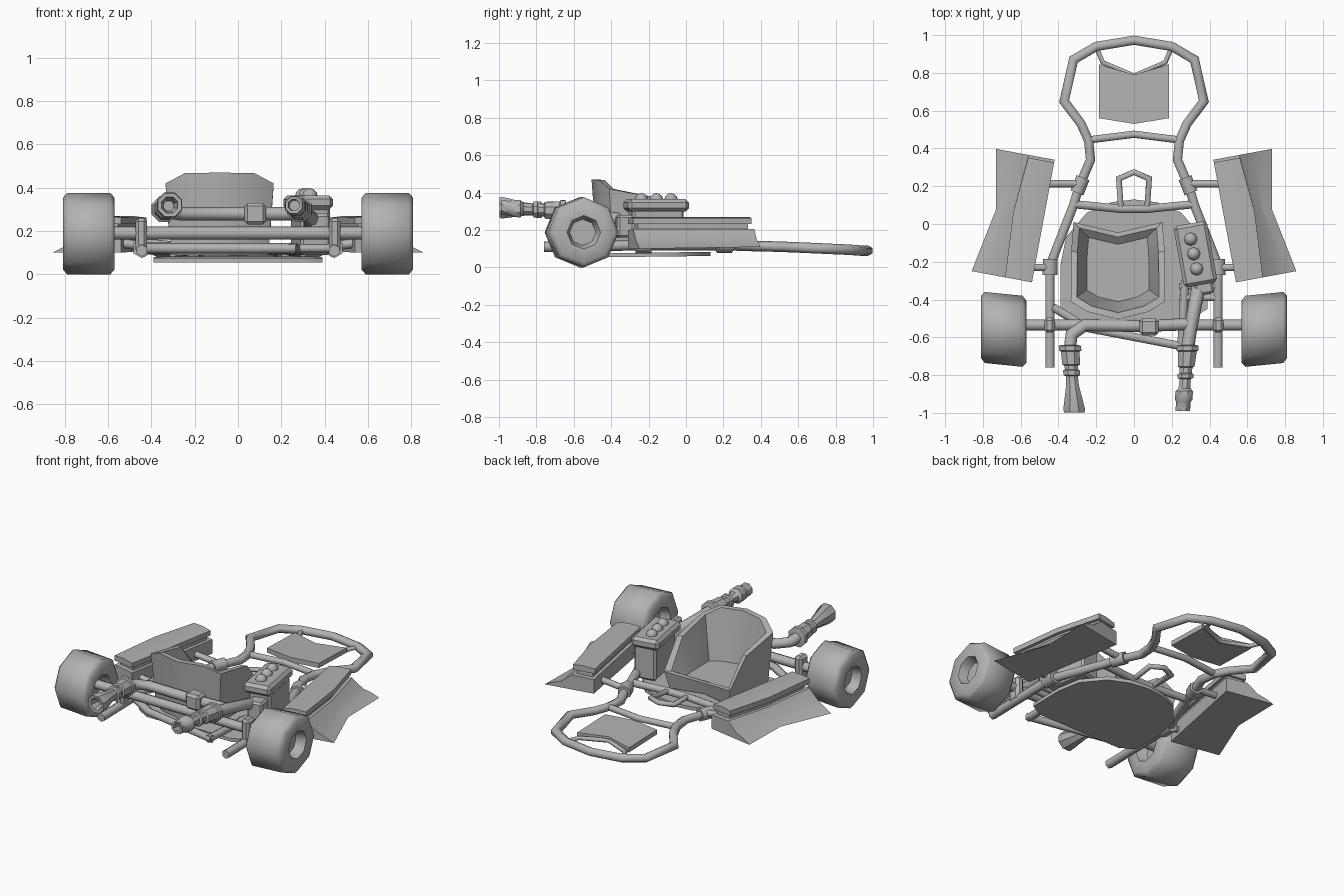
import bpy, bmesh, math
from mathutils import Vector, Matrix

if "Cube" in bpy.data.objects:
    bpy.data.objects.remove(bpy.data.objects["Cube"])

grey = bpy.data.materials.new("plain grey")
grey.diffuse_color = (0.45, 0.45, 0.45, 1)
grey.use_nodes = True
grey.node_tree.nodes["Principled BSDF"].inputs["Base Color"].default_value = grey.diffuse_color


def finish(ob, angle=35):
    ob.data.materials.clear()
    ob.data.materials.append(grey)
    bpy.ops.object.select_all(action='DESELECT')
    ob.select_set(True)
    bpy.context.view_layer.objects.active = ob
    bpy.ops.object.shade_smooth_by_angle(angle=math.radians(angle))
    return ob


def from_bm(name, bm, angle=35):
    bmesh.ops.recalc_face_normals(bm, faces=bm.faces[:])
    me = bpy.data.meshes.new(name)
    bm.to_mesh(me)
    bm.free()
    ob = bpy.data.objects.new(name, me)
    bpy.context.collection.objects.link(ob)
    return finish(ob, angle)


def loft(name, rings, angle=35):
    """Skin closed rings of equal length and cap both ends."""
    bm = bmesh.new()
    vs = [[bm.verts.new(p) for p in r] for r in rings]
    n = len(vs[0])
    for a, b in zip(vs, vs[1:]):
        for i in range(n):
            bm.faces.new((a[i], a[(i + 1) % n], b[(i + 1) % n], b[i]))
    bm.faces.new(vs[0])
    bm.faces.new(vs[-1])
    return from_bm(name, bm, angle)


def slab(name, outline, z0, z1):
    """Flat plate from an xy outline; z0 and z1 are functions of y."""
    return loft(name, [[(x, y, z(y)) for x, y in outline] for z in (z0, z1)], 30)


def tube(name, pts, r, sides=6, angle=65):
    """Tube along pts; r is one radius or one per point."""
    pts = [Vector(p) for p in pts]
    rs = r if isinstance(r, (list, tuple)) else [r] * len(pts)
    rings = []
    for i, p in enumerate(pts):
        d0 = (p - pts[i - 1]).normalized() if i else None
        d1 = (pts[i + 1] - p).normalized() if i < len(pts) - 1 else None
        t = ((d0 or d1) + (d1 or d0))
        if t.length < 0.1:      # path doubles back (hollow pipe mouth)
            t = d0
        t.normalize()
        up = Vector((0, 0, 1)) if abs(t.z) < 0.9 else Vector((0, 1, 0))
        s = t.cross(up).normalized()
        u = s.cross(t)
        stretch = 1 / max(0.7, abs(t.dot(d0))) if d0 else 1
        rings.append([p + rs[i] * (s * stretch * math.cos(a) + u * math.sin(a))
                      for a in (2 * math.pi * k / sides + math.pi / 2 for k in range(sides))])
    return loft(name, rings, angle)


def box(name, c, size, rot=0.0, bevel=0.0):
    bm = bmesh.new()
    bmesh.ops.create_cube(bm, size=1)
    bmesh.ops.scale(bm, vec=size, verts=bm.verts)
    if bevel:
        bmesh.ops.bevel(bm, geom=bm.edges[:], offset=bevel, segments=1, affect='EDGES')
    bmesh.ops.transform(bm, matrix=Matrix.Translation(c) @ Matrix.Rotation(rot, 4, 'Z'), verts=bm.verts)
    return from_bm(name, bm)


def both(half):
    """Mirror an outline that runs from the right side to x = 0."""
    return half + [(-p[0],) + tuple(p[1:]) for p in reversed(half) if p[0] > 1e-6]


# main frame: side rails joined by the front bumper hoop
rail = [(.445, -.76, .11), (.445, -.46, .115), (.445, -.22, .12), (.32, .1, .12), (.29, .2, .12),
        (.23, .34, .115), (.24, .44, .113), (.28, .53, .11), (.37, .65, .105), (.32, .87, .095),
        (.2, .94, .09), (0, .973, .09)]
tube("main_frame", both(rail), .028)
tube("front_cross_tube", both([(.24, .445, .113), (0, .475, .113)]), .022)
tube("middle_cross_tube", both([(.32, .105, .12), (.07, .08, .12)]), .025)
tube("pedal_hoop", both([(.07, .09, .125), (.08, .24, .135), (0, .275, .14)]), .017)
tube("rear_diagonal_tube", [(-.43, -.44, .12), (-.25, -.55, .12), (.27, -.65, .12)], .025)
tube("engine_rail", [(.27, -.3, .12), (.25, -.66, .12)], .025)
for y in (-.33, -.39):
    tube("engine_cross_tube", [(.24, y, .12), (.445, y, .12)], .02)

# nose plate with its support bars
slab("nose_plate", both([(.185, .56), (.185, .845), (0, .79)])[:3] + [(-.185, .845), (-.185, .56), (0, .53)],
     lambda y: .095 - .03 * (y - .53), lambda y: .125 - .03 * (y - .53))
tube("nose_bracket", both([(.2, .935, .09), (.165, .855, .09), (0, .785, .09)]), .014)

# floor pan
slab("floor_pan", both([(.3, -.5), (.39, -.45), (.39, -.22), (.36, -.07), (.25, .06), (.12, .115), (0, .13)]),
     lambda y: .06 + .012 * y, lambda y: .082 + .015 * y)

# bucket seat, slightly left of centre
rim = both([(0, -.04, .18), (.235, .01, .21), (.245, -.14, .37), (.25, -.41, .42), (.16, -.465, .465), (0, -.505, .47)][::-1][:-1])
half = [(0, -.505, .47), (.16, -.465, .468), (.25, -.41, .42), (.247, -.14, .37), (.235, .01, .2), (0, -.045, .17)]
rim = half + [(-x, y, z) for x, y, z in half[-2:0:-1]]


def seat_ring(k, z=None):
    return [(-.085 + x * k, -.23 + (y + .23) * k, h if z is None else z) for x, y, h in rim]


loft("seat", [seat_ring(.9, .09), seat_ring(1), seat_ring(.87), seat_ring(.66, .15)], 40)

# engine on the right of the seat
rot = math.radians(10)
box("engine_block", (.335, -.16, .2), (.14, .28, .22), rot, .012)
box("engine_head", (.325, -.16, .332), (.18, .33, .066), rot, .018)
box("engine_gearbox", (.37, -.33, .22), (.1, .09, .12), rot, .012)
for x, y in ((.3, -.08), (.316, -.158), (.332, -.238)):
    bm = bmesh.new()
    bmesh.ops.create_uvsphere(bm, u_segments=8, v_segments=6, radius=.036,
                              matrix=Matrix.Translation((x, y, .362)))
    from_bm("intake_ball", bm, 70)

# exhausts: feed pipes, mufflers and hollow ends
tube("right_feed_pipe", [(.345, -.3, .2), (.335, -.37, .26), (.3, -.55, .285), (.285, -.65, .3)], .035, 8)
tube("left_feed_pipe", [(.31, -.53, .28), (.03, -.54, .28), (-.26, -.535, .28), (-.33, -.585, .29),
                        (-.34, -.66, .3)], .032, 8)
box("pipe_joint", (.08, -.545, .28), (.1, .09, .1), 0, .015)
for side, x0, x1, prof in (
    ("right", .285, .258, [(.64, .045), (.645, .062), (.67, .062), (.675, .054), (.755, .048), (.76, .036),
                           (.79, .036), (.795, .046), (.815, .046), (.82, .032), (.87, .034), (.885, .05),
                           (.93, .05), (.94, .042), (.99, .042), (.988, .028), (.94, .025)]),
    ("left", -.34, -.316, [(.64, .045), (.645, .064), (.67, .064), (.675, .054), (.745, .05), (.75, .038),
                           (.77, .038), (.775, .048), (.8, .048), (.805, .034), (.85, .036), (.985, .063),
                           (.997, .058), (.995, .04), (.93, .025)])):
    rings = []
    for d, r in prof:
        t = (d - .64) / .35
        c = (x0 + (x1 - x0) * t, -d, .3 + .02 * t)
        rings.append([(c[0] + r * math.cos(k * math.pi / 4 + .39), c[1], c[2] + r * math.sin(k * math.pi / 4 + .39))
                      for k in range(8)])
    loft(side + "_muffler", rings, 40)

# rear axle
tube("rear_axle", [(-.65, -.535, .19), (.65, -.535, .19)], .03, 8)

for s, side in ((-1, "left"), (1, "right")):
    # rear wheel: octagonal tyre with dished faces, slightly skewed
    prof = [(-.06, .07), (-.118, .09), (-.12, .165), (-.1, .188), (.1, .188), (.12, .165), (.118, .09), (.06, .07)]
    loft(side + "_rear_wheel", [[(s * (.69 + x), -.558 + .1 * x + r * math.sin(k * math.pi / 4),
                                  .188 + r * math.cos(k * math.pi / 4)) for k in range(8)] for x, r in prof], 50)
    # axle bearing hanger and frame collars with pod mounts
    box(side + "_axle_hanger", (s * .447, -.535, .18), (.055, .08, .16), 0, .015)
    tube(side + "_rear_collar", [(s * .445, -.27, .12), (s * .443, -.185, .12)], .045)
    tube(side + "_front_collar", [(s * .302, .165, .12), (s * .27, .245, .12)], .042)
    tube(side + "_rear_pod_mount", [(s * .44, -.23, .13), (s * .58, -.23, .15)], .022)
    tube(side + "_front_pod_mount", [(s * .29, .213, .13), (s * .5, .213, .15)], .022)

    # side pod: flared lower body and separate upper slab, turned about ten degrees
    def pod(u, v, z):
        return (s * (.42 + .182 * u + .983 * v), .34 - .983 * u + .182 * v, z)

    stations = [(0, .315, .14, .11), (.312, .257, .165, .105), (.66, .325, .145, .1)]
    loft(side + "_pod_body", [[pod(u, 0, b), pod(u, 0, .2), pod(u, m, .205), pod(u, m + (w - m) * .4, .15),
                               pod(u, w - .045, b + .022), pod(u, w, b)] for u, w, m, b in stations], 30)
    loft(side + "_pod_core", [[pod(u, .02, .19), pod(u, .02, .245), pod(u, m - .02, .245), pod(u, m - .02, .19)]
                              for u, w, m, b in ((.03,) + stations[0][1:], stations[1], (.63,) + stations[2][1:])], 30)
    loft(side + "_pod_top", [[pod(u, 0, .232), pod(u, 0, .262), pod(u, m * .5, .27), pod(u, m, .265), pod(u, m, .232)]
                             for u, w, m, b in ((.015,) + stations[0][1:], stations[1], stations[2])], 30)
